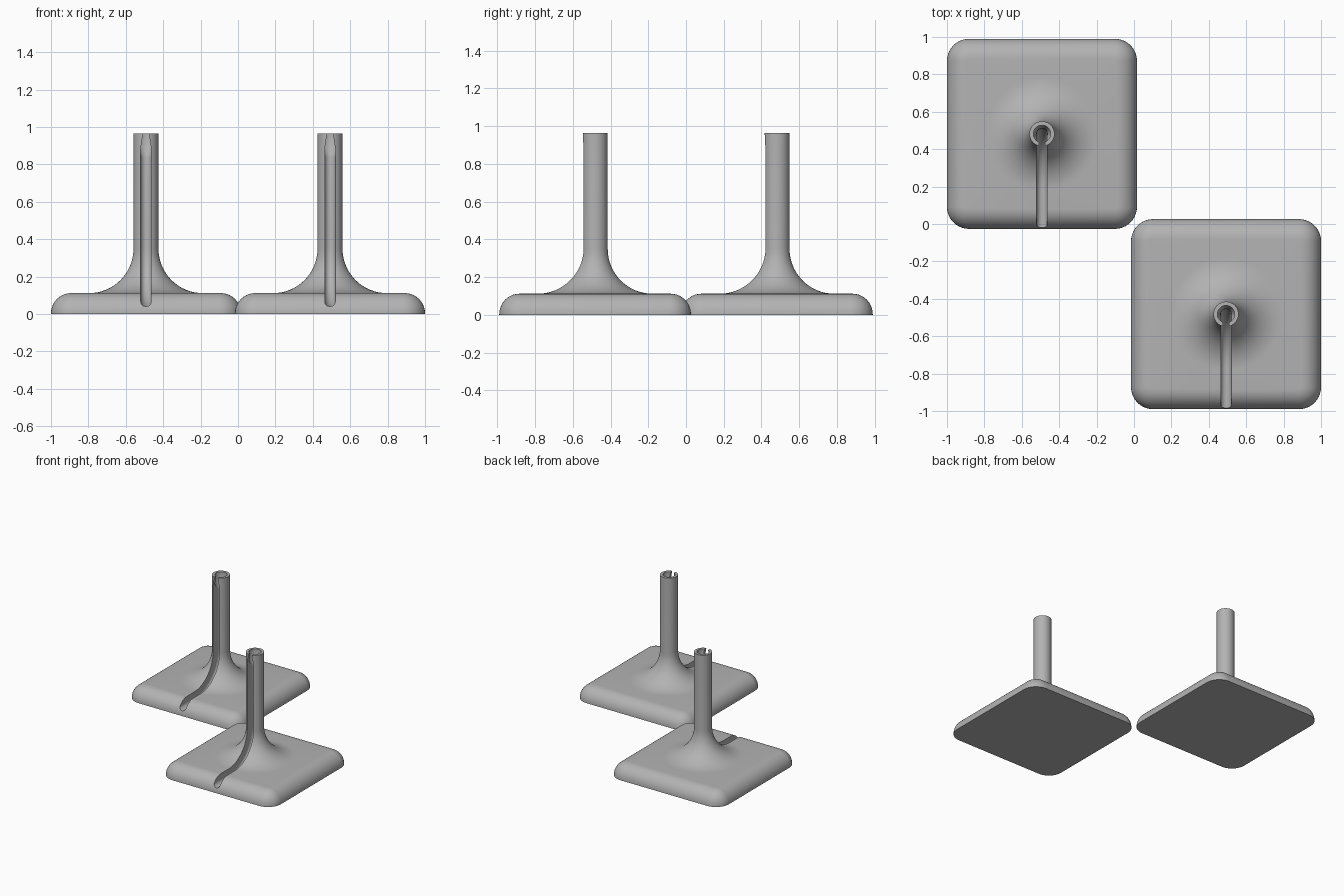
import bpy, bmesh, math
from mathutils import Vector

if "Cube" in bpy.data.objects:
    bpy.data.objects.remove(bpy.data.objects["Cube"])

grey = bpy.data.materials.new("grey plastic")
grey.diffuse_color = (0.45, 0.45, 0.45, 1)
grey.use_nodes = True
grey.node_tree.nodes["Principled BSDF"].inputs["Base Color"].default_value = grey.diffuse_color


def loft(name, rings):
    """Closed solid skinned through equal-length rings of points."""
    bm = bmesh.new()
    rows = [[bm.verts.new(p) for p in ring] for ring in rings]
    n = len(rows[0])
    for a, b in zip(rows, rows[1:]):
        for i in range(n):
            j = (i + 1) % n
            bm.faces.new((a[i], a[j], b[j], b[i]))
    bm.faces.new(rows[0][::-1])
    bm.faces.new(rows[-1])
    bmesh.ops.recalc_face_normals(bm, faces=bm.faces)
    mesh = bpy.data.meshes.new(name)
    bm.to_mesh(mesh)
    bm.free()
    mesh.materials.append(grey)
    ob = bpy.data.objects.new(name, mesh)
    bpy.context.collection.objects.link(ob)
    return ob


def lathe(name, profile, n=64):
    return loft(name, [[(r * math.cos(2 * math.pi * i / n), r * math.sin(2 * math.pi * i / n), z)
                        for i in range(n)] for r, z in profile])


def combine(target, tool, operation):
    mod = target.modifiers.new(operation, 'BOOLEAN')
    mod.operation, mod.object, mod.solver = operation, tool, 'EXACT'
    bpy.context.view_layer.objects.active = target
    bpy.ops.object.modifier_apply(modifier=mod.name)
    bpy.data.objects.remove(tool)


def rounded_square(half, radius, z, n=10):
    c = half - radius
    pts = []
    for k, (sx, sy) in enumerate(((1, 1), (-1, 1), (-1, -1), (1, -1))):
        for i in range(n + 1):
            a = math.pi / 2 * (k + i / n)
            pts.append((sx * c + radius * math.cos(a), sy * c + radius * math.sin(a), z))
    return pts


HALF, TOP, EDGE, POST_R, POST_H, FILLET = 0.508, 0.112, 0.108, 0.067, 0.965, 0.237

# Square foot with a rounded top edge
layers = [rounded_square(HALF, 0.118, 0)]
for i in range(11):
    a = math.pi / 2 * i / 10
    d = EDGE * (1 - math.cos(a))
    layers.append(rounded_square(HALF - d, 0.118 - d, TOP - EDGE + EDGE * math.sin(a)))
stand = loft("stand", layers)

# Post flaring into the foot
profile = [(POST_R + FILLET, 0.05)]
for i in range(17):
    a = math.pi / 2 * i / 16
    profile.append((POST_R + FILLET * (1 - math.sin(a)), TOP + FILLET * (1 - math.cos(a))))
profile.append((POST_R, POST_H))
combine(stand, lathe("post", profile), 'UNION')

# Cable groove: U-shaped section swept down the post and out through the front
R, W = 0.29, 0.028
path = [(Vector((0, 0, 0.85)), Vector((0, -1, 0)))]
for i in range(25):
    a = math.pi / 2 * i / 24
    out = Vector((0, -math.cos(a), math.sin(a)))
    path.append((Vector((0, -R, 0.068 + R)) - out * R, out))
path.append((Vector((0, -0.6, 0.068)), Vector((0, 0, 1))))
rings = []
for p, out in path:
    ring = [p + out * 0.2 + Vector((W, 0, 0))]
    for i in range(13):
        a = math.pi * i / 12
        ring.append(p + Vector((W * math.cos(a), 0, 0)) - out * W * math.sin(a))
    ring.append(p + out * 0.2 - Vector((W, 0, 0)))
    rings.append(ring)
combine(stand, loft("groove_cutter", rings), 'DIFFERENCE')

# Socket in the top of the post
combine(stand, lathe("socket_cutter", [(0.027, 0.83), (0.03, 0.855), (0.046, 0.89), (0.046, 1.0)]),
        'DIFFERENCE')

# Tapered mouth in front of the socket
mouth = [[(-w, y, z), (w, y, z), (w, -0.1, z), (-w, -0.1, z)]
         for w, z, y in ((0.028, 0.84, 0), (0.028, 0.885, 0), (0.015, 0.97, 0))]
combine(stand, loft("mouth_cutter", mouth), 'DIFFERENCE')

# Smooth the curved faces and place the pair diagonally
stand.select_set(True)
bpy.context.view_layer.objects.active = stand
bpy.ops.object.shade_smooth_by_angle(angle=math.radians(30))
second = stand.copy()
bpy.context.collection.objects.link(second)
stand.name, second.name = "back_left_stand", "front_right_stand"
stand.location = (-0.492, 0.482, 0)
second.location = (0.492, -0.482, 0)
